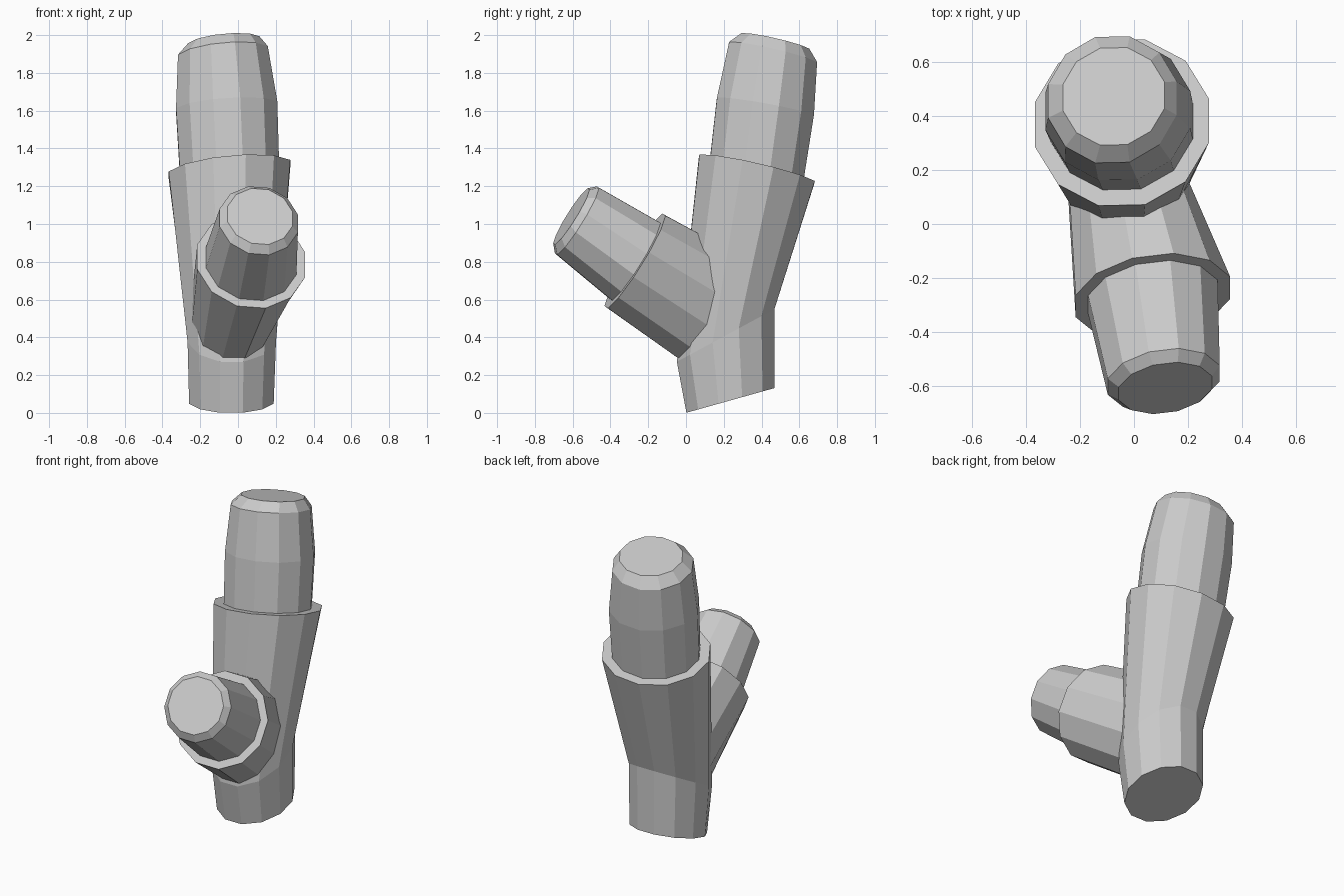
import bpy, bmesh, math
from mathutils import Vector

if "Cube" in bpy.data.objects:
    bpy.data.objects.remove(bpy.data.objects["Cube"])

SIDES = 12
grey = bpy.data.materials.new("plain grey")
grey.diffuse_color = (0.6, 0.6, 0.6, 1)
grey.use_nodes = True
grey.node_tree.nodes["Principled BSDF"].inputs["Base Color"].default_value = grey.diffuse_color


def loft(name, rings):
    """Skin twelve-sided rings: (centre, normal, x radius, other radius)."""
    bm = bmesh.new()
    loops = []
    for centre, normal, ru, rv in rings:
        n = Vector(normal).normalized()
        u = (Vector((1, 0, 0)) - n * n.x).normalized()
        v = n.cross(u)
        loops.append([])
        for i in range(SIDES):
            a = 2 * math.pi * (i + 0.5) / SIDES
            p = Vector(centre) + (u * ru * math.cos(a) + v * rv * math.sin(a)) * 1.03
            loops[-1].append(bm.verts.new(p))
    for lo, hi in zip(loops, loops[1:]):
        for i in range(SIDES):
            j = (i + 1) % SIDES
            bm.faces.new((lo[i], lo[j], hi[j], hi[i]))
    bm.faces.new(loops[0][::-1])
    bm.faces.new(loops[-1])
    bmesh.ops.recalc_face_normals(bm, faces=bm.faces)
    mesh = bpy.data.meshes.new(name)
    bm.to_mesh(mesh)
    bm.free()
    mesh.materials.append(grey)
    obj = bpy.data.objects.new(name, mesh)
    bpy.context.collection.objects.link(obj)
    return obj


# Trunk: slanted foot, flaring sleeve, stepped rim, bulging upper stem, bevelled tip
lean = (-0.1, 0.23, 1)
trunk = loft("trunk", [
    ((-0.035, 0.235, 0.066), (0, -0.28, 1), 0.225, 0.243),
    ((-0.033, 0.21, 0.41), (0, -0.54, 1), 0.235, 0.295),
    ((-0.045, 0.375, 1.29), lean, 0.325, 0.315),
    ((-0.045, 0.375, 1.29), lean, 0.265, 0.255),
    ((-0.060, 0.42, 1.62), (-0.07, 0.18, 1), 0.27, 0.262),
    ((-0.080, 0.46, 1.905), lean, 0.24, 0.24),
    ((-0.075, 0.472, 1.965), lean, 0.19, 0.185),
])

# Side branch: wide sleeve out of the trunk, stepped rim, narrower stem, bevelled tip
out = (0.14, -0.85, 0.53)
branch = loft("side_branch", [
    ((-0.03, 0.155, 0.54), (0, -0.85, 0.53), 0.215, 0.32),
    ((0.07, -0.27, 0.805), out, 0.29, 0.29),
    ((0.07, -0.27, 0.805), out, 0.243, 0.243),
    ((0.11, -0.577, 1.018), out, 0.21, 0.21),
    ((0.116, -0.607, 1.04), out, 0.175, 0.172),
])

# Merge the branch into the trunk
union = trunk.modifiers.new("merge branch", 'BOOLEAN')
union.operation = 'UNION'
union.solver = 'EXACT'
union.object = branch
bpy.context.view_layer.objects.active = trunk
trunk.select_set(True)
bpy.ops.object.modifier_apply(modifier=union.name)
bpy.data.objects.remove(branch)
